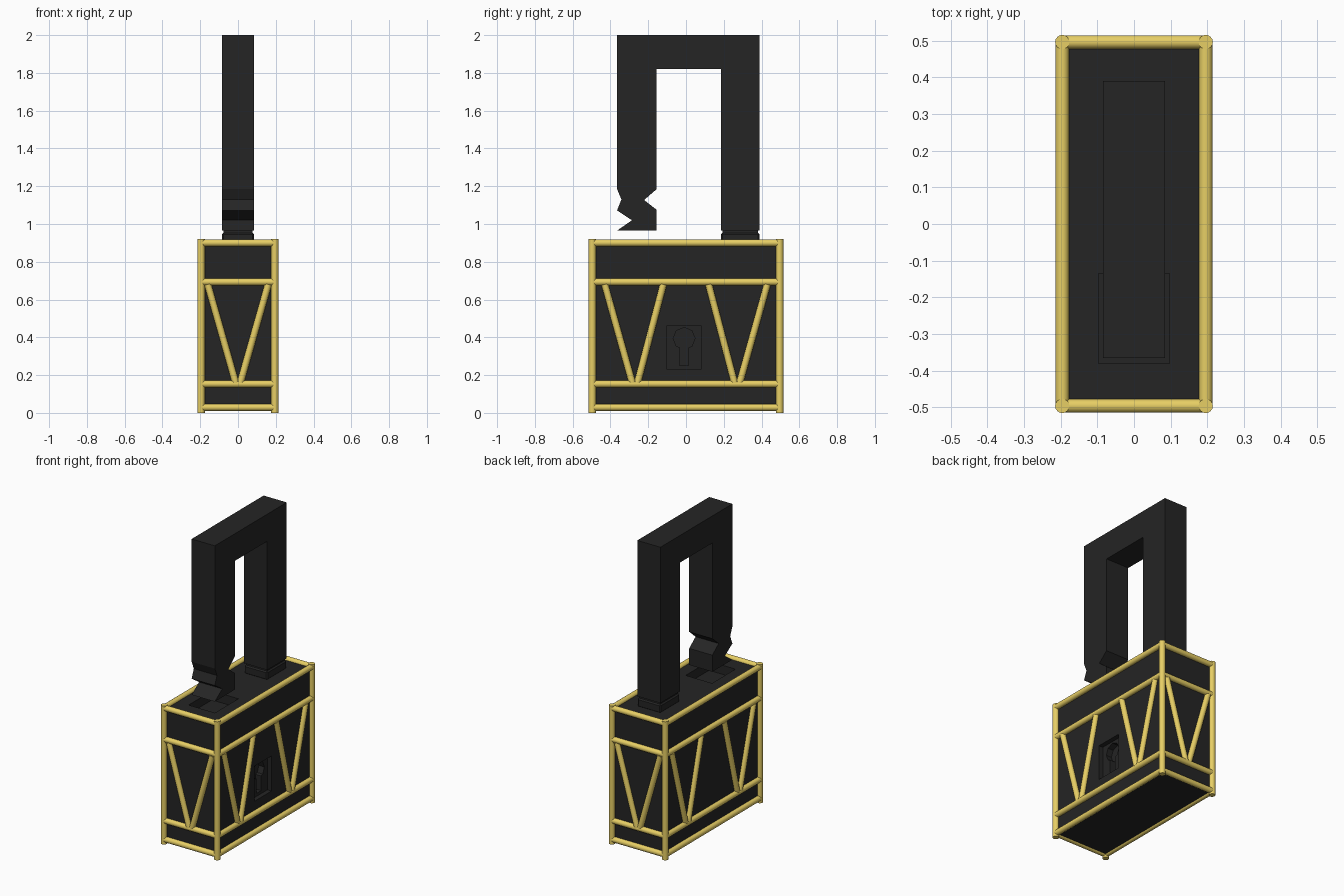
import bpy, bmesh, math
from mathutils import Vector

if "Cube" in bpy.data.objects:
    bpy.data.objects.remove(bpy.data.objects["Cube"])


def material(name, color):
    m = bpy.data.materials.new(name)
    m.diffuse_color = color
    m.use_nodes = True
    m.node_tree.nodes["Principled BSDF"].inputs["Base Color"].default_value = m.diffuse_color
    return m


DARK = material("dark_metal", (0.018, 0.018, 0.018, 1))
GOLD = material("gold_trim", (0.8, 0.62, 0.13, 1))


def add_object(name, bm, mat):
    bmesh.ops.recalc_face_normals(bm, faces=bm.faces[:])
    me = bpy.data.meshes.new(name)
    bm.to_mesh(me)
    bm.free()
    me.materials.append(mat)
    ob = bpy.data.objects.new(name, me)
    bpy.context.collection.objects.link(ob)
    return ob


def prism(name, profile, x0, x1, mat=DARK):
    """Extrude a (y, z) outline from x0 to x1."""
    bm = bmesh.new()
    face = bm.faces.new([bm.verts.new((x0, y, z)) for y, z in profile])
    new = bmesh.ops.extrude_face_region(bm, geom=[face])["geom"]
    verts = [v for v in new if isinstance(v, bmesh.types.BMVert)]
    bmesh.ops.translate(bm, verts=verts, vec=(x1 - x0, 0, 0))
    return add_object(name, bm, mat)


def box(name, x0, x1, y0, y1, z0, z1):
    return prism(name, [(y0, z0), (y1, z0), (y1, z1), (y0, z1)], x0, x1)


def bar(name, a, b, r=0.0185):
    """Round bar between two points."""
    a, b = Vector(a), Vector(b)
    d = b - a
    bm = bmesh.new()
    bmesh.ops.create_cone(bm, cap_ends=True, segments=16, radius1=r, radius2=r, depth=d.length)
    rot = Vector((0, 0, 1)).rotation_difference(d)
    for v in bm.verts:
        v.co = rot @ v.co + (a + b) / 2
    for f in bm.faces:
        f.smooth = len(f.verts) == 4
    for e in bm.edges:
        e.smooth = all(f.smooth for f in e.link_faces)
    return add_object(name, bm, GOLD)


def cut(target, cutter):
    cutter.hide_render = True
    mod = target.modifiers.new("cut", 'BOOLEAN')
    mod.operation, mod.solver, mod.object = 'DIFFERENCE', 'EXACT', cutter
    bpy.context.view_layer.objects.active = target
    bpy.ops.object.modifier_apply(modifier=mod.name)
    bpy.data.objects.remove(cutter)


# Lock body with empty shackle socket and keyhole recess
body = box("lock_body", -0.19, 0.19, -0.492, 0.492, 0.02, 0.9)
cut(body, box("socket_cutter", -0.097, 0.097, -0.38, -0.135, 0.84, 1.0))
cut(body, box("plate_cutter", 0.16, 0.3, -0.1, 0.08, 0.23, 0.463))
ky, kz = -0.01, 0.394
keyhole = [(ky + 0.058 * math.cos(math.radians(t)), kz + 0.058 * math.sin(math.radians(t)))
           for t in range(-45, 226, 45)]
keyhole += [(ky - 0.024, 0.347), (ky - 0.024, 0.25), (ky + 0.024, 0.25), (ky + 0.024, 0.347)]
cut(body, prism("keyhole_cutter", keyhole, 0.12, 0.3))

# Shackle with one jagged broken leg
prism("shackle", [
    (0.39, 0.965), (0.39, 2.0), (-0.365, 2.0), (-0.365, 1.185), (-0.342, 1.13),
    (-0.365, 1.072), (-0.286, 1.02), (-0.365, 0.965), (-0.155, 0.965), (-0.155, 1.075),
    (-0.222, 1.127), (-0.155, 1.185), (-0.155, 1.82), (0.185, 1.82), (0.185, 0.965)],
    -0.085, 0.085)

# Neck and collar under the intact leg
box("shackle_neck", -0.077, 0.077, 0.193, 0.382, 0.88, 0.97)
collar = box("shackle_collar", -0.085, 0.085, 0.185, 0.39, 0.895, 0.953)
bev = collar.modifiers.new("bevel", 'BEVEL')
bev.width, bev.segments = 0.008, 1

# Corner posts and horizontal rails
X, Y = 0.1955, 0.496
for sx in (-1, 1):
    for sy in (-1, 1):
        bar("corner_post", (sx * X, sy * Y, 0), (sx * X, sy * Y, 0.92), 0.0195)
for z in (0.029, 0.153, 0.693, 0.9):
    for s in (-1, 1):
        bar("side_rail", (s * X, -Y, z), (s * X, Y, z))
        bar("end_rail", (-X, s * Y, z), (X, s * Y, z))

# Diagonal V braces
TOP, BOTTOM = 0.68, 0.158
for s in (-1, 1):
    for m in (-1, 1):
        bar("side_brace_outer", (s * X, m * 0.43, TOP), (s * X, m * 0.284, BOTTOM))
        bar("side_brace_inner", (s * X, m * 0.12, TOP), (s * X, m * 0.257, BOTTOM))
        bar("end_brace", (m * 0.16, s * Y, TOP), (m * 0.012, s * Y, BOTTOM))
